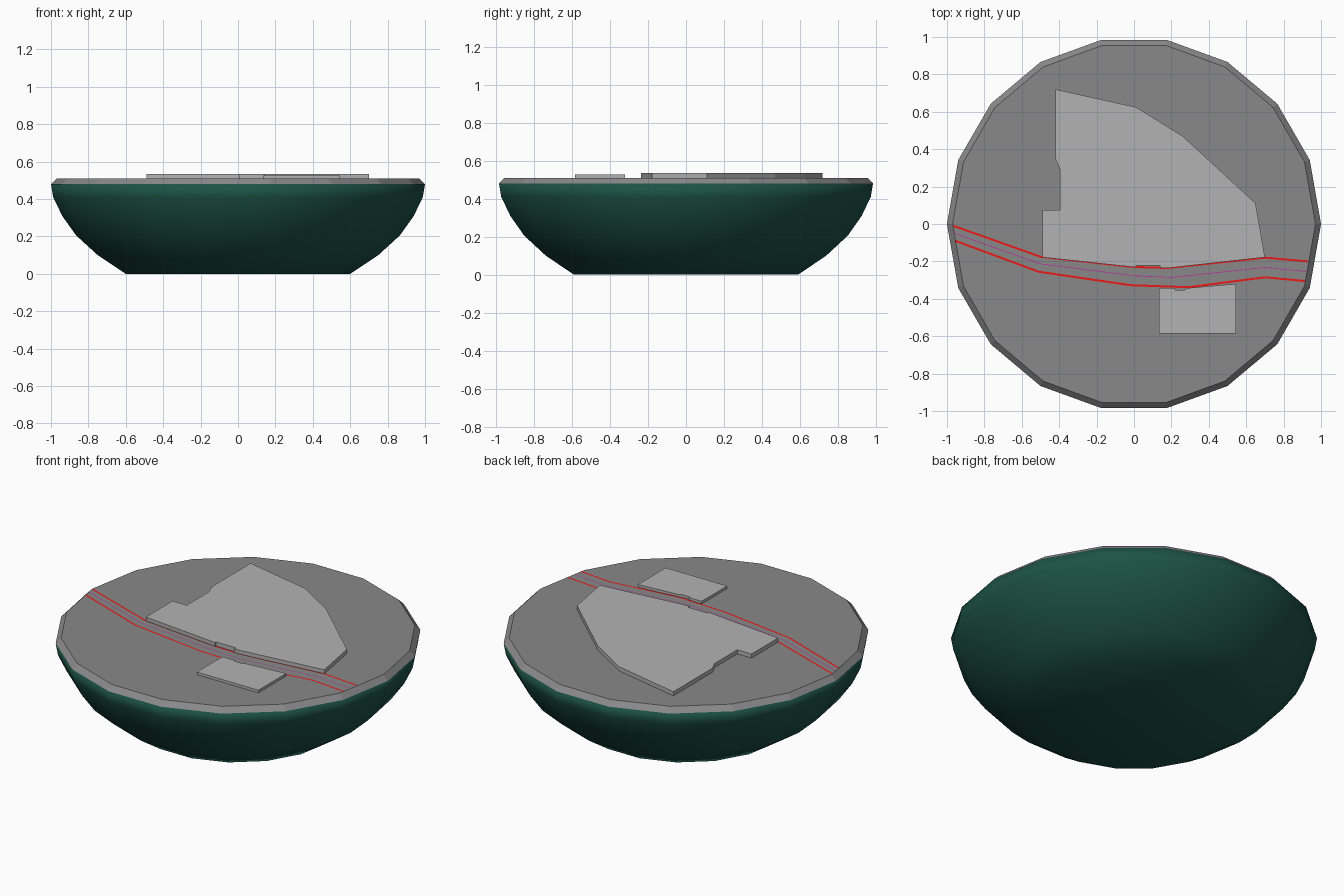
import bpy, bmesh, math
from mathutils import Vector

if "Cube" in bpy.data.objects:
    bpy.data.objects.remove(bpy.data.objects["Cube"])

SIDES = 18
TOP = 0.51


def material(name, rgb):
    m = bpy.data.materials.new(name)
    m.diffuse_color = (*rgb, 1)
    m.use_nodes = True
    m.node_tree.nodes["Principled BSDF"].inputs["Base Color"].default_value = m.diffuse_color
    return m


def make(name, bm, mat, smooth=False):
    bmesh.ops.recalc_face_normals(bm, faces=bm.faces)
    me = bpy.data.meshes.new(name)
    bm.to_mesh(me)
    bm.free()
    for p in me.polygons:
        p.use_smooth = smooth
    me.materials.append(mat)
    ob = bpy.data.objects.new(name, me)
    bpy.context.collection.objects.link(ob)
    return ob


def lathe(name, profile, mat, smooth=False):
    """Stack 18-sided rings from (radius, z) pairs and cap both ends."""
    bm = bmesh.new()
    rings = [[bm.verts.new((r * math.cos(math.tau * i / SIDES),
                            r * math.sin(math.tau * i / SIDES), z))
              for i in range(SIDES)] for r, z in profile]
    for a, b in zip(rings, rings[1:]):
        for i in range(SIDES):
            j = (i + 1) % SIDES
            bm.faces.new((a[i], a[j], b[j], b[i]))
    bm.faces.new(rings[0][::-1])
    bm.faces.new(rings[-1])
    return make(name, bm, mat, smooth)


def slab(name, outline, z0, z1, mat):
    """Flat plate with straight walls."""
    bm = bmesh.new()
    face = bm.faces.new([bm.verts.new((x, y, z0)) for x, y in outline])
    ext = bmesh.ops.extrude_face_region(bm, geom=[face], use_keep_orig=True)
    verts = [g for g in ext["geom"] if isinstance(g, bmesh.types.BMVert)]
    bmesh.ops.translate(bm, verts=verts, vec=(0, 0, z1 - z0))
    return make(name, bm, mat)


def ribbon(name, path, width, z, mat):
    """Thin flat line following a path."""
    bm = bmesh.new()
    pts = [Vector(p) for p in path]
    pairs = []
    for i, p in enumerate(pts):
        d = (pts[min(i + 1, len(pts) - 1)] - pts[max(i - 1, 0)]).normalized()
        n = Vector((-d.y, d.x)) * width / 2
        pairs.append([bm.verts.new((*(p + s * n), z)) for s in (-1, 1)])
    for a, b in zip(pairs, pairs[1:]):
        bm.faces.new((a[0], b[0], b[1], a[1]))
    return make(name, bm, mat)


green = material("dark_green", (0.012, 0.085, 0.06))
dark = material("ground_grey", (0.25, 0.25, 0.25))
light = material("plate_grey", (0.45, 0.45, 0.45))
red = material("line_red", (0.85, 0.01, 0.01))
purple = material("line_purple", (0.5, 0.03, 0.35))

# Bowl and ground disc
lathe("bowl", [(0.6, 0), (0.75, 0.1), (0.865, 0.205), (0.94, 0.31),
               (0.988, 0.41), (1.0, 0.48)], green, True)
lathe("ground_disc", [(1.0, 0.48), (0.97, TOP)], dark)

# Raised plates, each with a shallow doorway notch facing the road
slab("large_plate", [(-0.42, 0.72), (0.01, 0.625), (0.26, 0.47), (0.65, 0.11),
                     (0.70, -0.178), (0.18, -0.236), (0.14, -0.236),
                     (0.14, -0.222), (0.01, -0.222), (0.01, -0.232),
                     (-0.49, -0.178), (-0.49, 0.075), (-0.395, 0.075),
                     (-0.395, 0.29), (-0.42, 0.35)], TOP - 0.005, 0.535, light)
slab("small_plate", [(0.135, -0.585), (0.545, -0.585), (0.545, -0.32),
                     (0.29, -0.342), (0.27, -0.352), (0.22, -0.352),
                     (0.22, -0.342), (0.135, -0.342)], TOP - 0.005, 0.526, light)

# Road edges and centre line
ribbon("road_edge_back", [(-0.965, -0.01), (-0.5, -0.175), (0, -0.23),
                          (0.18, -0.235), (0.7, -0.18), (0.93, -0.2)],
       0.011, TOP + 0.002, red)
ribbon("road_edge_front", [(-0.955, -0.09), (-0.51, -0.255), (-0.02, -0.327),
                           (0.29, -0.338), (0.7, -0.285), (0.915, -0.305)],
       0.011, TOP + 0.002, red)
ribbon("road_centre", [(-0.96, -0.05), (-0.5, -0.213), (0, -0.277),
                       (0.2, -0.286), (0.7, -0.232), (0.92, -0.254)],
       0.004, TOP + 0.002, purple)
